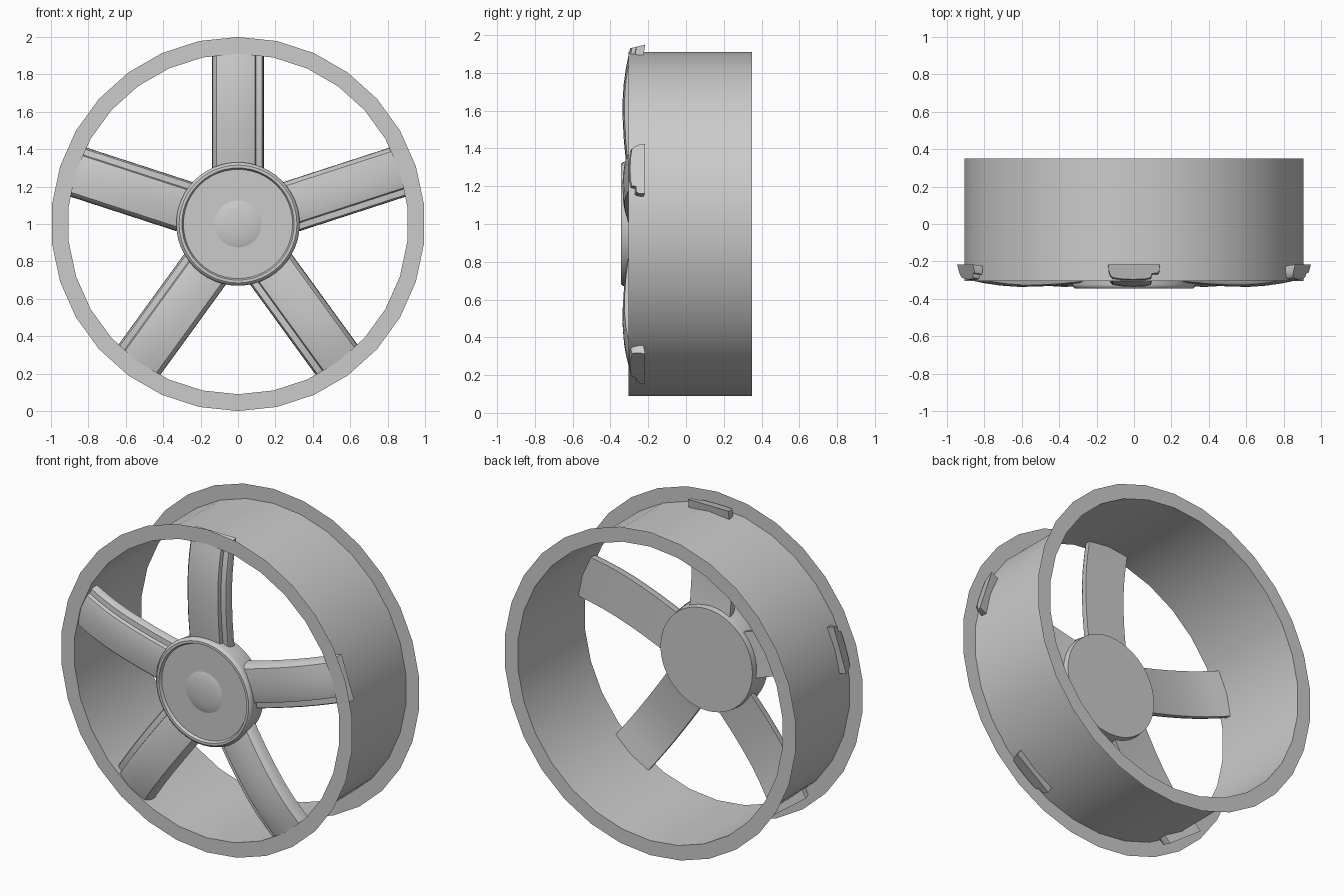
import bpy, math
from mathutils import Matrix

if "Cube" in bpy.data.objects:
    bpy.data.objects.remove(bpy.data.objects["Cube"])

SIDES = 30
AXIS = Matrix.Translation((0, 0, 1))


def make(name, verts, faces, angle=35):
    me = bpy.data.meshes.new(name)
    me.from_pydata(verts, [], faces)
    me.update()
    ob = bpy.data.objects.new(name, me)
    bpy.context.collection.objects.link(ob)
    bpy.ops.object.select_all(action='DESELECT')
    ob.select_set(True)
    bpy.context.view_layer.objects.active = ob
    bpy.ops.object.mode_set(mode='EDIT')
    bpy.ops.mesh.select_all(action='SELECT')
    bpy.ops.mesh.remove_doubles(threshold=1e-5)
    bpy.ops.mesh.normals_make_consistent(inside=False)
    bpy.ops.object.mode_set(mode='OBJECT')
    bpy.ops.object.shade_smooth_by_angle(angle=math.radians(angle))
    return ob


def lathe(name, profile, n):
    """Spin (radius, y) points about the wheel axle."""
    verts, faces = [], []
    for r, y in profile:
        for i in range(n):
            a = 2 * math.pi * i / n
            verts.append((r * math.sin(a), y, 1 + r * math.cos(a)))
    for j in range(len(profile) - 1):
        for i in range(n):
            k = (i + 1) % n
            faces.append((j*n + i, j*n + k, (j+1)*n + k, (j+1)*n + i))
    return make(name, verts, faces)


# Rim: thin barrel with a flat flange at each end
lathe("rim", [(1.0, -0.305), (0.91, -0.305), (0.91, 0.35), (1.0, 0.35)], SIDES)

# Hub: closed back, raised lip, recessed front face
lathe("hub", [(0, -0.2), (0.315, -0.2), (0.33, -0.325), (0.325, -0.338),
              (0.315, -0.345), (0.3, -0.345), (0.292, -0.328), (0, -0.328)], 48)

# Domed cap in the middle of the hub
lathe("hub_cap", [(0.125, -0.328), (0.11, -0.333), (0.08, -0.339),
                  (0.04, -0.343), (0, -0.344)], 32)

# Spokes: stepped cross-section swept along a shallow outward bow
section = [(-0.138, 0.08), (-0.136, 0.05), (-0.128, 0.025), (-0.115, 0.01), (-0.06, 0.002),
           (0.0, 0.0), (0.06, 0.003), (0.09, 0.01), (0.096, 0.032),
           (0.128, 0.034), (0.136, 0.05), (0.138, 0.08)]
path = [(0.22, -0.303), (0.33, -0.318), (0.44, -0.329), (0.55, -0.335),
        (0.65, -0.336), (0.74, -0.330), (0.82, -0.319), (0.88, -0.307), (0.93, -0.296)]
m = len(section)
for s in range(5):
    rot = AXIS @ Matrix.Rotation(math.radians(72 * s), 4, 'Y')
    verts, faces = [], []
    for j, (r, y) in enumerate(path):
        lean = 0.25 if j == len(path) - 1 else 0.0
        for x, d in section:
            v = Matrix.Translation((x, y + d, r + lean * d)).translation
            verts.append(rot @ v)
    for j in range(len(path) - 1):
        for i in range(m):
            k = (i + 1) % m
            faces.append((j*m + i, j*m + k, (j+1)*m + k, (j+1)*m + i))
    faces.append(tuple(range(m)))
    faces.append(tuple(range((len(path)-1)*m, len(path)*m)))
    make(f"spoke_{s + 1}", verts, faces, 30)
